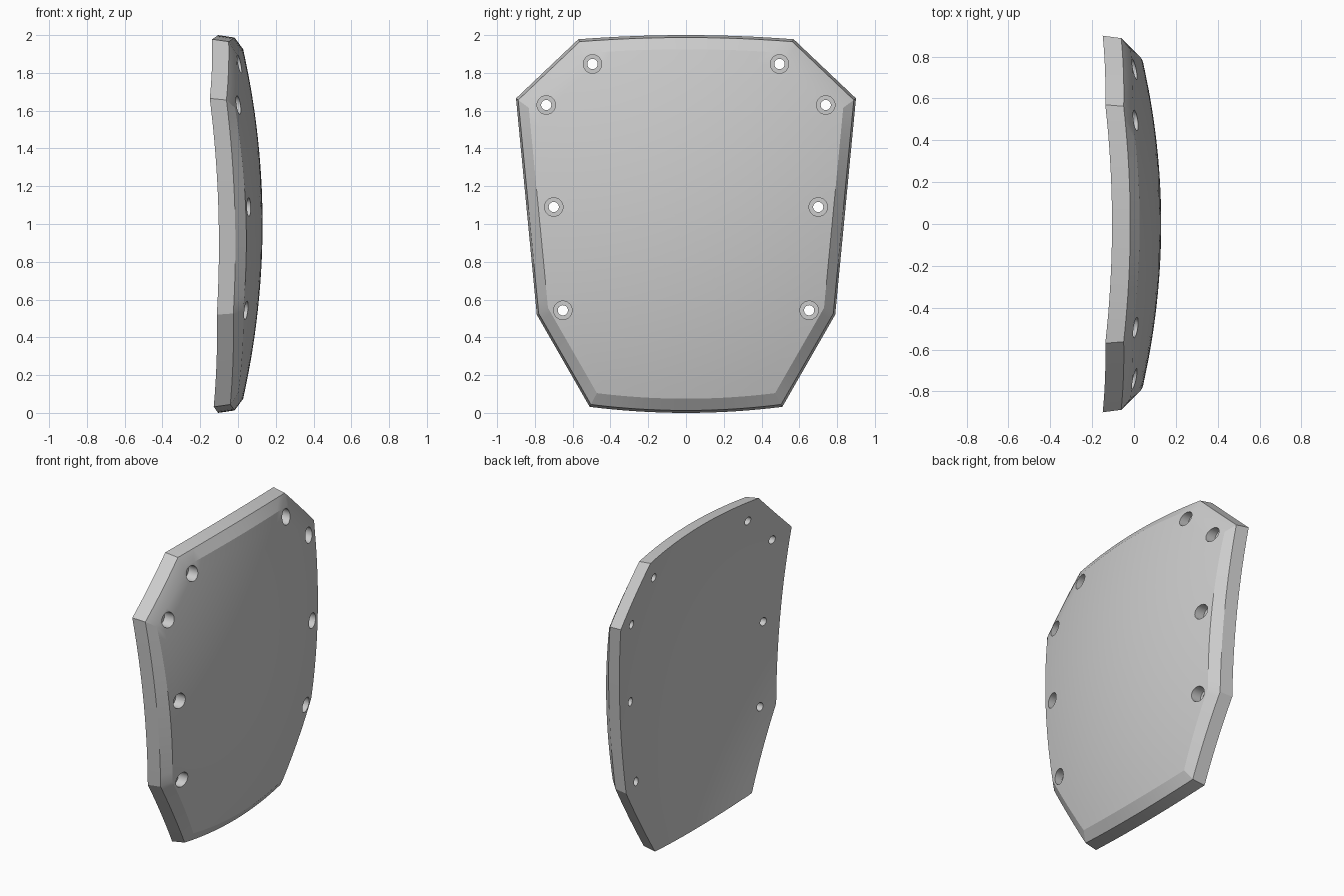
import bpy, bmesh, math

cube = bpy.data.objects.get("Cube")
if cube:
    bpy.data.objects.remove(cube)

MID = 1.0    # height of the plate centre
STEPS = 16   # samples along each outline edge
RINGS = 14   # rings from rim to centre

grey = bpy.data.materials.new("plain_grey")
grey.use_nodes = True
grey.diffuse_color = (0.6, 0.6, 0.6, 1)
grey.node_tree.nodes["Principled BSDF"].inputs["Base Color"].default_value = (0.6, 0.6, 0.6, 1)


def dome(y, z):
    return 0.13 - 0.145 * y * y - 0.12 * z * z


def hollow(y, z):
    return -0.025 - 0.11 * y * y - 0.08 * z * z


def wall(y, z):
    return hollow(y, z) + 0.085


# Eight-sided outline, with gently bowed top and bottom edges
half = [(0.51, -0.968), (0.79, -0.48), (0.9, 0.665), (0.57, 0.978)]
corners = half + [(-y, z) for y, z in reversed(half)]
outline = []
for i, (y0, z0) in enumerate(corners):
    y1, z1 = corners[(i + 1) % len(corners)]
    for s in range(STEPS):
        t = s / STEPS
        y, z = y0 + (y1 - y0) * t, z0 + (z1 - z0) * t
        if z0 == z1:
            z += math.copysign((1 - abs(z0)) * (1 - (2 * t - 1) ** 2), z0)
        outline.append((y, z))

# Rings: back centre -> back rim -> wall -> bevel -> front centre
bm = bmesh.new()


def ring(scale, depth):
    return [bm.verts.new((depth(y * scale, z * scale), y * scale, z * scale + MID))
            for y, z in outline]


rings = [ring(k / RINGS, hollow) for k in range(1, RINGS + 1)]
rings.append(ring(0.987, wall))
rings += [ring(0.925 * k / RINGS, dome) for k in range(RINGS, 0, -1)]
n = len(outline)
for a, b in zip(rings, rings[1:]):
    for i in range(n):
        j = (i + 1) % n
        bm.faces.new((a[i], a[j], b[j], b[i]))
for edge_ring, depth in ((rings[0], hollow), (rings[-1], dome)):
    centre = bm.verts.new((depth(0, 0), 0, MID))
    for i in range(n):
        bm.faces.new((edge_ring[i], edge_ring[(i + 1) % n], centre))
bmesh.ops.recalc_face_normals(bm, faces=bm.faces)
mesh = bpy.data.meshes.new("curved_plate")
bm.to_mesh(mesh)
bm.free()
mesh.materials.append(grey)
plate = bpy.data.objects.new("curved_plate", mesh)
bpy.context.collection.objects.link(plate)


def drill(name, radius, x0, x1, y, z):
    bpy.ops.mesh.primitive_cylinder_add(vertices=32, radius=radius, depth=x1 - x0,
                                        location=((x0 + x1) / 2, y, z),
                                        rotation=(0, math.pi / 2, 0))
    cutter = bpy.context.object
    cutter.name = name
    cutter.hide_render = True
    cutter.data.materials.append(grey)
    mod = plate.modifiers.new(name, "BOOLEAN")
    mod.operation = "DIFFERENCE"
    mod.solver = "EXACT"
    mod.object = cutter
    bpy.context.view_layer.objects.active = plate
    bpy.ops.object.modifier_apply(modifier=name)
    bpy.data.objects.remove(cutter)


# Four stepped screw holes down each side
for y, z in ((0.495, 1.847), (0.74, 1.63), (0.7, 1.09), (0.652, 0.543)):
    seat = dome(y, z - MID) - 0.06
    for side in (1, -1):
        drill("screw_seat", 0.049, seat, 0.3, y * side, z)
        drill("screw_hole", 0.027, -0.3, 0.3, y * side, z)

# Smooth faces with crisp rim edges
bpy.ops.object.select_all(action="DESELECT")
plate.select_set(True)
bpy.context.view_layer.objects.active = plate
bpy.ops.object.shade_smooth_by_angle(angle=math.radians(20))
